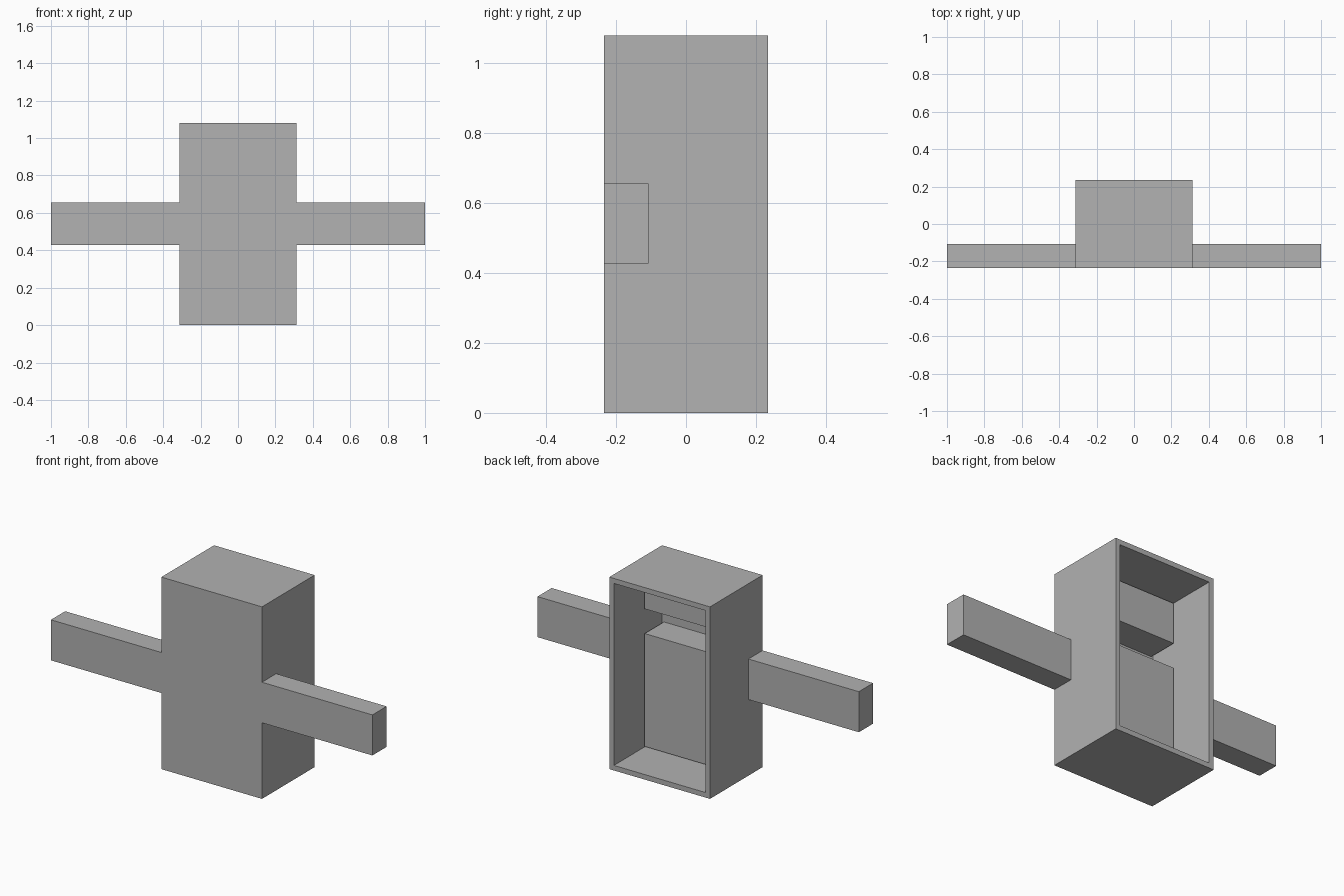
import bpy
import bmesh
from mathutils import Vector

cube = bpy.data.objects.get("Cube")
if cube:
    bpy.data.objects.remove(cube, do_unlink=True)

# Single grey material
grey = bpy.data.materials.new("plain_grey")
grey.use_nodes = True
colour = (0.445, 0.445, 0.445, 1)
grey.diffuse_color = colour
grey.node_tree.nodes["Principled BSDF"].inputs["Base Color"].default_value = colour

HALF_W, HALF_D, HEIGHT, WALL = 0.313, 0.234, 1.08, 0.04
INNER_W = HALF_W - WALL
INNER_FRONT = -HALF_D + WALL
PANEL_Y = -0.023


def box(name, low, high, open_back=False):
    """Box between two corners; optionally hollowed out from the back."""
    low, high = Vector(low), Vector(high)
    bm = bmesh.new()
    bmesh.ops.create_cube(bm, size=1)
    for v in bm.verts:
        v.co = [(a + b) / 2 + c * (b - a) for a, b, c in zip(low, high, v.co)]
    if open_back:
        bm.normal_update()
        back = max(bm.faces, key=lambda f: f.normal.y)
        bmesh.ops.inset_region(bm, faces=[back], thickness=WALL)
        # Push the inset face in to form the cavity
        result = bmesh.ops.extrude_face_region(bm, geom=[back])
        for v in result["geom"]:
            if isinstance(v, bmesh.types.BMVert):
                v.co.y = INNER_FRONT
        if back.is_valid:
            bmesh.ops.delete(bm, geom=[back], context="FACES_ONLY")
    bmesh.ops.recalc_face_normals(bm, faces=bm.faces)
    mesh = bpy.data.meshes.new(name)
    bm.to_mesh(mesh)
    bm.free()
    mesh.materials.append(grey)
    obj = bpy.data.objects.new(name, mesh)
    bpy.context.collection.objects.link(obj)
    return obj


# Hollow case, open at the back
box("case", (-HALF_W, -HALF_D, 0), (HALF_W, HALF_D, HEIGHT), open_back=True)

# Inner blocks, leaving a horizontal slot between them
for name, bottom, top in (("lower_block", WALL, 0.675),
                          ("upper_block", 0.814, HEIGHT - WALL)):
    box(name, (-INNER_W, INNER_FRONT, bottom), (INNER_W, PANEL_Y, top))

# Side arms, flush with the front
box("left_arm", (HALF_W, -HALF_D, 0.428), (1, -0.108, 0.656))
box("right_arm", (-1, -HALF_D, 0.428), (-HALF_W, -0.108, 0.656))
